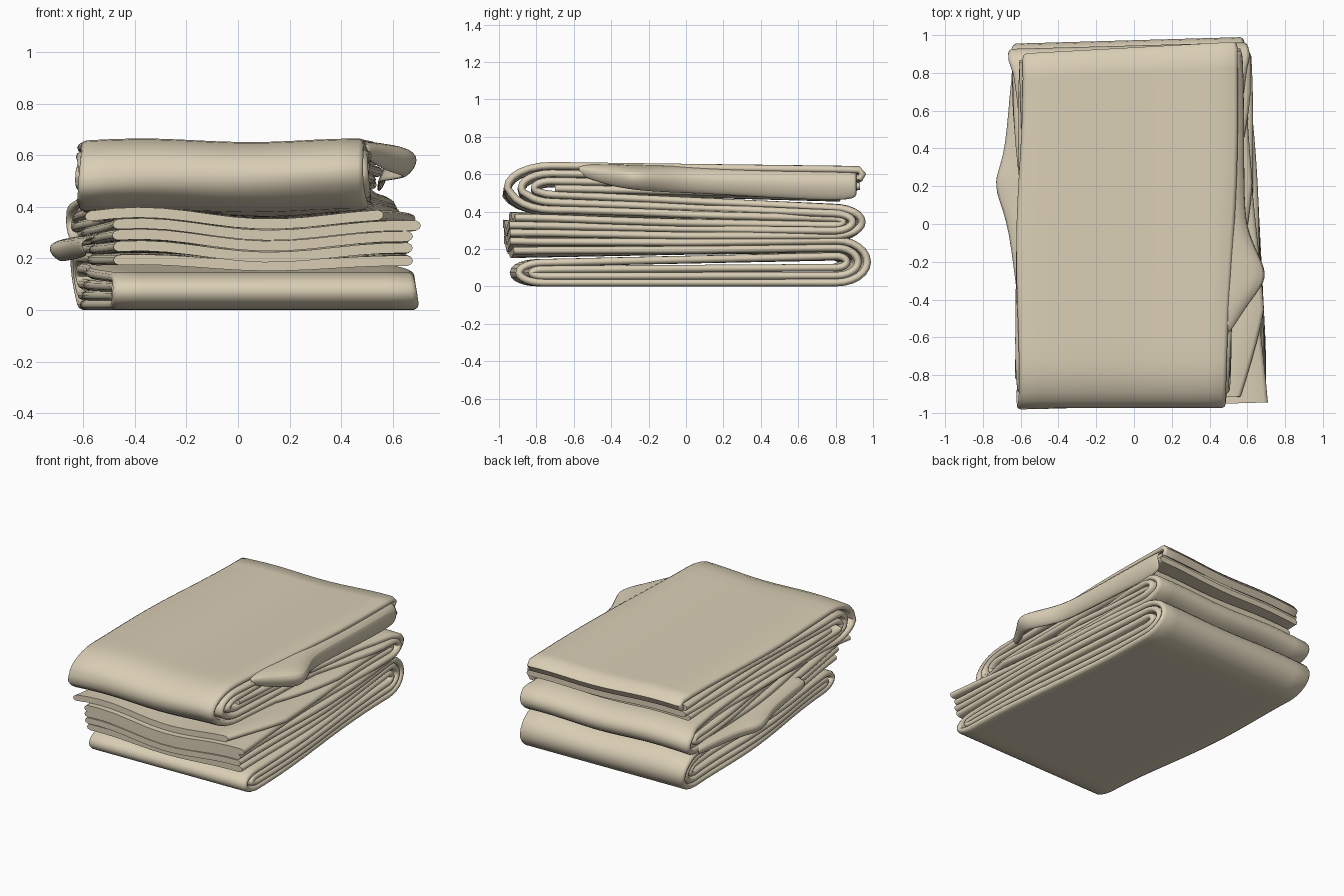
import bpy, bmesh, math

if "Cube" in bpy.data.objects:
    bpy.data.objects.remove(bpy.data.objects["Cube"])

cloth = bpy.data.materials.new("warm beige cloth")
cloth.diffuse_color = (0.70, 0.62, 0.465, 1)
cloth.use_nodes = True
cloth.node_tree.nodes["Principled BSDF"].inputs["Base Color"].default_value = cloth.diffuse_color


def finish(bm, name):
    bmesh.ops.recalc_face_normals(bm, faces=bm.faces)
    me = bpy.data.meshes.new(name)
    bm.to_mesh(me)
    bm.free()
    me.materials.append(cloth)
    ob = bpy.data.objects.new(name, me)
    bpy.context.collection.objects.link(ob)
    bpy.context.view_layer.objects.active = ob
    ob.select_set(True)
    bpy.ops.object.shade_smooth_by_angle(angle=math.radians(50))
    ob.select_set(False)
    return ob


def turn(cy, cz, ry, rz, side, up):
    """Half-ellipse fold; side +1 is at the back, -1 at the front."""
    pts = []
    for i in range(13):
        t = math.radians(-90 + 15 * i) * (1 if up else -1)
        pts.append((cy + side * ry * math.cos(t), cz + rz * math.sin(t)))
    return pts


def dense(keys, step=0.09):
    out = [keys[0]]
    for a, b in zip(keys, keys[1:]):
        n = max(1, int(math.dist(a, b) / step))
        out += [(a[0] + (b[0] - a[0]) * i / n, a[1] + (b[1] - a[1]) * i / n)
                for i in range(1, n + 1)]
    return out


def side_edges(y, z, seed):
    """Left and right hems: lower layers are skewed, upper ones straight."""
    f = min(1, max(0, (z - 0.365 - 0.04 * y) / 0.04))
    left = (-0.575 - 0.08 * y) * (1 - f) + (-0.61 + 0.012 * y) * f
    right = (0.635 - 0.05 * y) * (1 - f) + (0.525 + 0.03 * y) * f
    a = 0.018 - 0.006 * f
    left += a * math.sin(4 * y + 8 * z + seed * 2.1)
    return left, right + a * math.sin(3 * y - 9 * z + seed * 1.7) + 0.012 * (1 - f)


def ribbon(name, keys, seed, th=0.040):
    """Thick cloth sheet with rounded hems swept along a folded side profile."""
    pts = dense(keys)
    bm = bmesh.new()
    rings = []
    nx = 12
    for i, (y, z) in enumerate(pts):
        a, b = pts[max(0, i - 1)], pts[min(len(pts) - 1, i + 1)]
        d = math.dist(a, b)
        ny, nz = -(b[1] - a[1]) / d, (b[0] - a[0]) / d
        l, r = side_edges(y, z, seed)
        us = [l + 0.02 + (r - l - 0.04) * j / nx for j in range(nx + 1)]
        sec = [(l, 0), (l + 0.005, 0.6)] + [(u, 1) for u in us] + [(r - 0.005, 0.6), (r, 0)]
        sec += [(u, -s) for u, s in sec[-2:0:-1]]
        ring = []
        for x, s in sec:
            sag = 0.0
            if z > 0.13:
                w = min(1, (z - 0.13) / 0.1)
                sag = w * 0.007 * math.cos(7.5 * x + 2.8)
                if z < 0.4 and y < 0:
                    sag -= w * 0.018 * -y * math.cos(5.5 * x - 1)
            skew = 0.03 * x if z < 0.5 else 0.06 * x * (y > 0)
            ring.append(bm.verts.new((x, y + s * th / 2 * ny + skew * abs(y),
                                      max(0, z + s * th / 2 * nz + sag))))
        rings.append(ring)
    n = len(rings[0])
    for p, q in zip(rings, rings[1:]):
        for j in range(n):
            bm.faces.new((p[j], p[(j + 1) % n], q[(j + 1) % n], q[j]))
    bm.faces.new(rings[0])
    bm.faces.new(rings[-1])
    return finish(bm, name)


def flap(name, rows, th=0.022):
    """Loose hem hanging over a side; each row is y, inner x, outer x, top z, low z."""
    bm = bmesh.new()
    grid = []
    for y, xi, xo, zt, zb in rows:
        sec = [(xi, zt), (xi + 0.6 * (xo - xi), zt - 0.002), (xo, zt - 0.25 * (zt - zb)),
               (xo - 0.05 * (xo - xi), zt - 0.7 * (zt - zb)), (xo - 0.2 * (xo - xi), zb)]
        grid.append([bm.verts.new((x, y, z)) for x, z in sec])
    for p, q in zip(grid, grid[1:]):
        for j in range(4):
            bm.faces.new((p[j], p[j + 1], q[j + 1], q[j]))
    ob = finish(bm, name)
    m = ob.modifiers.new("thickness", "SOLIDIFY")
    m.thickness, m.offset = th, 0
    m = ob.modifiers.new("soft", "SUBSURF")
    m.levels = m.render_levels = 2


# Upper bundle: three nested sheets folded in a zigzag
front_r = [(0.235, 0.118), (0.16, 0.077), (0.09, 0.036)]
back_r = [(0.05, 0.018), (0.10, 0.046), (0.150, 0.075)]
for k in range(3):
    keys = [[(0.895, 0.565), (0.915, 0.595), (0.895, 0.617)], [(0.89, 0.572)],
            [(0.90, 0.53)]][k]
    keys = keys + turn(-0.72, 0.52, *front_r[k], -1, False)
    keys += turn(0.775, 0.34, *back_r[k], 1, False)
    keys += [(-0.75, (0.352, 0.312, 0.272)[k]),
             ((-0.93, -0.965, -0.96)[k], (0.355, 0.312, 0.27)[k])]
    ribbon("upper_sheet_%d" % (k + 1), keys, k)

# Extra inner layer at the back of the top bundle
ribbon("upper_tucked_layer", [(-0.7, 0.517), (0.2, 0.497), (0.82, 0.48)], 4)

# Lower bundle: one long sheet rolled over itself
keys = [(-0.94, 0.183)]
keys += turn(0.79, 0.13, 0.115, 0.073, 1, False)
keys += turn(-0.78, 0.072, 0.06, 0.018, -1, True)
keys += turn(0.79, 0.13, 0.055, 0.030, 1, True)
keys += turn(-0.78, 0.073, 0.13, 0.053, -1, False)
keys += turn(0.79, 0.13, 0.163, 0.110, 1, True)
keys += [(-0.8, 0.226), (-0.96, 0.226)]
ribbon("lower_sheet", keys, 2)

# Loose hems hanging over the sides
flap("right_top_flap", [(-0.58, 0.40, 0.50, 0.648, 0.60), (-0.42, 0.40, 0.60, 0.648, 0.54),
                        (-0.30, 0.40, 0.705, 0.64, 0.52), (-0.22, 0.40, 0.69, 0.64, 0.51),
                        (-0.05, 0.40, 0.60, 0.64, 0.50), (0.10, 0.40, 0.58, 0.635, 0.495),
                        (0.50, 0.40, 0.58, 0.628, 0.47), (0.93, 0.40, 0.575, 0.625, 0.45)])
flap("left_middle_flap", [(-0.45, -0.45, -0.61, 0.29, 0.21), (0.0, -0.45, -0.66, 0.29, 0.20),
                          (0.14, -0.45, -0.725, 0.28, 0.19), (0.25, -0.45, -0.74, 0.28, 0.19),
                          (0.36, -0.45, -0.68, 0.28, 0.20), (0.8, -0.45, -0.65, 0.29, 0.22)])
